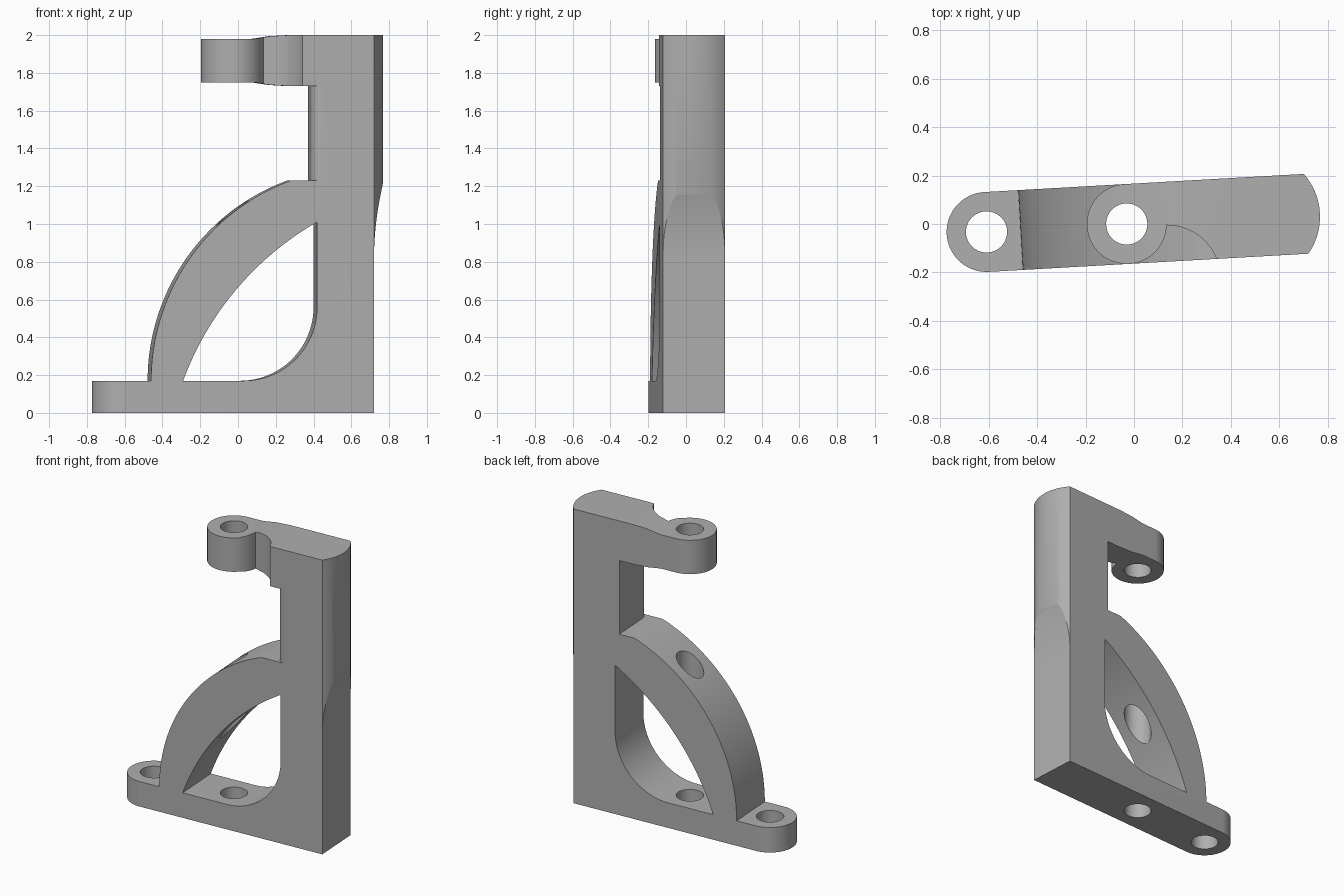
import bpy, bmesh
from math import sin, cos, radians, pi, hypot, asin, atan2
from mathutils import Matrix, Vector

if "Cube" in bpy.data.objects:
    bpy.data.objects.remove(bpy.data.objects["Cube"])

HALF = 0.165      # half thickness, also the radius of the rounded ends
HOLE = 0.085
BASE = 0.17       # top of the foot
END = 0.742       # flat end of the column
INNER = 0.41      # inner side of the upper column
ARCH = 1.23       # top of the arch


def arc(cx, cy, r, a0, a1, n=32):
    angles = [radians(a0 + (a1 - a0) * i / n) for i in range(n + 1)]
    return [(cx + r * cos(a), cy + r * sin(a)) for a in angles]


def arc_between(p, q, half_angle, n=32):
    """Arc from p to q, bulging to the left of the direction of travel."""
    p, q = Vector(p), Vector(q)
    d = q - p
    left = Vector((-d.y, d.x)).normalized()
    t = radians(half_angle)
    r = d.length / (2 * sin(t))
    c = (p + q) / 2 - left * r * cos(t)
    a = atan2(left.y, left.x)
    steps = [a + t - 2 * t * i / n for i in range(n + 1)]
    return [(c.x + r * cos(s), c.y + r * sin(s)) for s in steps]


def prism(name, points, lo, hi, upright=False):
    """Extrude a plan (x, y) along z, or an upright (x, z) profile along y."""
    bm = bmesh.new()
    place = (lambda a, b: (a, lo, b)) if upright else (lambda a, b: (a, b, lo))
    face = bm.faces.new([bm.verts.new(place(a, b)) for a, b in points])
    new = bmesh.ops.extrude_face_region(bm, geom=[face])["geom"]
    move = Vector((0, hi - lo, 0)) if upright else Vector((0, 0, hi - lo))
    bmesh.ops.translate(bm, vec=move, verts=[v for v in new if isinstance(v, bmesh.types.BMVert)])
    bmesh.ops.remove_doubles(bm, verts=bm.verts, dist=1e-5)
    bmesh.ops.recalc_face_normals(bm, faces=bm.faces)
    mesh = bpy.data.meshes.new(name)
    bm.to_mesh(mesh)
    bm.free()
    ob = bpy.data.objects.new(name, mesh)
    bpy.context.collection.objects.link(ob)
    return ob


def combine(ob, tool, operation):
    mod = ob.modifiers.new("combine", "BOOLEAN")
    mod.object, mod.operation, mod.solver = tool, operation, "EXACT"
    graph = bpy.context.evaluated_depsgraph_get()
    mesh = bpy.data.meshes.new_from_object(ob.evaluated_get(graph))
    ob.modifiers.clear()
    ob.data = mesh
    bpy.data.objects.remove(tool)


# Side profile of the foot, arch and column
bulge = 0.057
rise = 0.41
big = rise ** 2 / (2 * bulge)
swell = [(END + big - (big ** 2 - (rise * i / 16) ** 2) ** 0.5, ARCH - rise + rise * i / 16)
         for i in range(17)]
arch_r = 1.129
arch_angle = 180 - asin((ARCH - BASE) / arch_r) * 180 / pi
profile = [(-0.8, 0), (END, 0)] + swell + [(0.85, ARCH), (0.85, 2), (INNER, 2), (INNER, ARCH)]
profile += arc(arch_r - 0.44, BASE, arch_r, arch_angle, 180, 48) + [(-0.8, BASE)]
bracket = prism("bracket", profile, -0.3, 0.3, upright=True)

# Plan with a round foot end and a gently bowed column back
bow_r = (HALF ** 2 + bulge ** 2) / (2 * bulge)
bow_a = asin(HALF / bow_r) * 180 / pi
plan = arc(END + bulge - bow_r, 0, bow_r, -bow_a, bow_a) + arc(-0.58, 0, HALF, 90, 270)
combine(bracket, prism("plan", plan, -0.1, 2.1), "INTERSECT")

# Window under the arch
window = arc(0.05, 0.56, 0.39, -90, 0) + arc_between((0.44, 1.01), (-0.27, BASE), -20)
combine(bracket, prism("window", window, -0.4, 0.4, upright=True), "DIFFERENCE")

# Rounded front edge on the inner side of the upper column
r = 0.058
edge = [(INNER - 0.02, -HALF - 0.02), (INNER + r, -HALF - 0.02)]
edge += arc(INNER + r, -HALF + r, r, 270, 180, 12) + [(INNER - 0.02, -HALF + r)]
combine(bracket, prism("edge", edge, ARCH, 1.74), "DIFFERENCE")

# Top arm: ring end, hollow scooped out of the front, slight taper
cx, cy, scoop = 0.152, -0.236, 0.222
arm_profile = [(-0.2, 1.75), (0.11, 1.75), (0.2, 1.736), (0.3, 1.73), (0.55, 1.73),
               (0.55, 2), (0.3, 2), (0.2, 1.994), (0.11, 1.98), (-0.2, 1.98)]
arm = prism("arm", arm_profile, -0.3, 0.3, upright=True)
arm_plan = arc(0, 0, HALF, 90, 355, 56)
arm_plan += arc(cx, cy, scoop, 86, asin((-HALF - cy) / scoop) * 180 / pi, 20)
arm_plan += [(0.5, -HALF), (0.5, HALF)]
combine(arm, prism("arm_plan", arm_plan, 1.6, 2.1), "INTERSECT")
combine(bracket, arm, "UNION")

# Bolt holes: one in the foot, one straight through foot, arch and ring
for x in (-0.58, 0):
    combine(bracket, prism("hole", arc(x, 0, HOLE, 0, 352.5, 47), -0.1, 2.1), "DIFFERENCE")

# Finish: slight turn about the vertical, grey paint, smooth curves
bracket.data.transform(Matrix.Translation((-0.03, 0, 0)) @ Matrix.Rotation(radians(3.25), 4, "Z"))
grey = bpy.data.materials.new("plain grey")
grey.use_nodes = True
colour = (0.43, 0.43, 0.43, 1)
grey.diffuse_color = colour
grey.node_tree.nodes["Principled BSDF"].inputs["Base Color"].default_value = colour
bracket.data.materials.clear()
bracket.data.materials.append(grey)
for face in bracket.data.polygons:
    face.material_index = 0
bpy.ops.object.select_all(action="DESELECT")
bracket.select_set(True)
bpy.context.view_layer.objects.active = bracket
bpy.ops.object.shade_smooth_by_angle(angle=radians(25))
